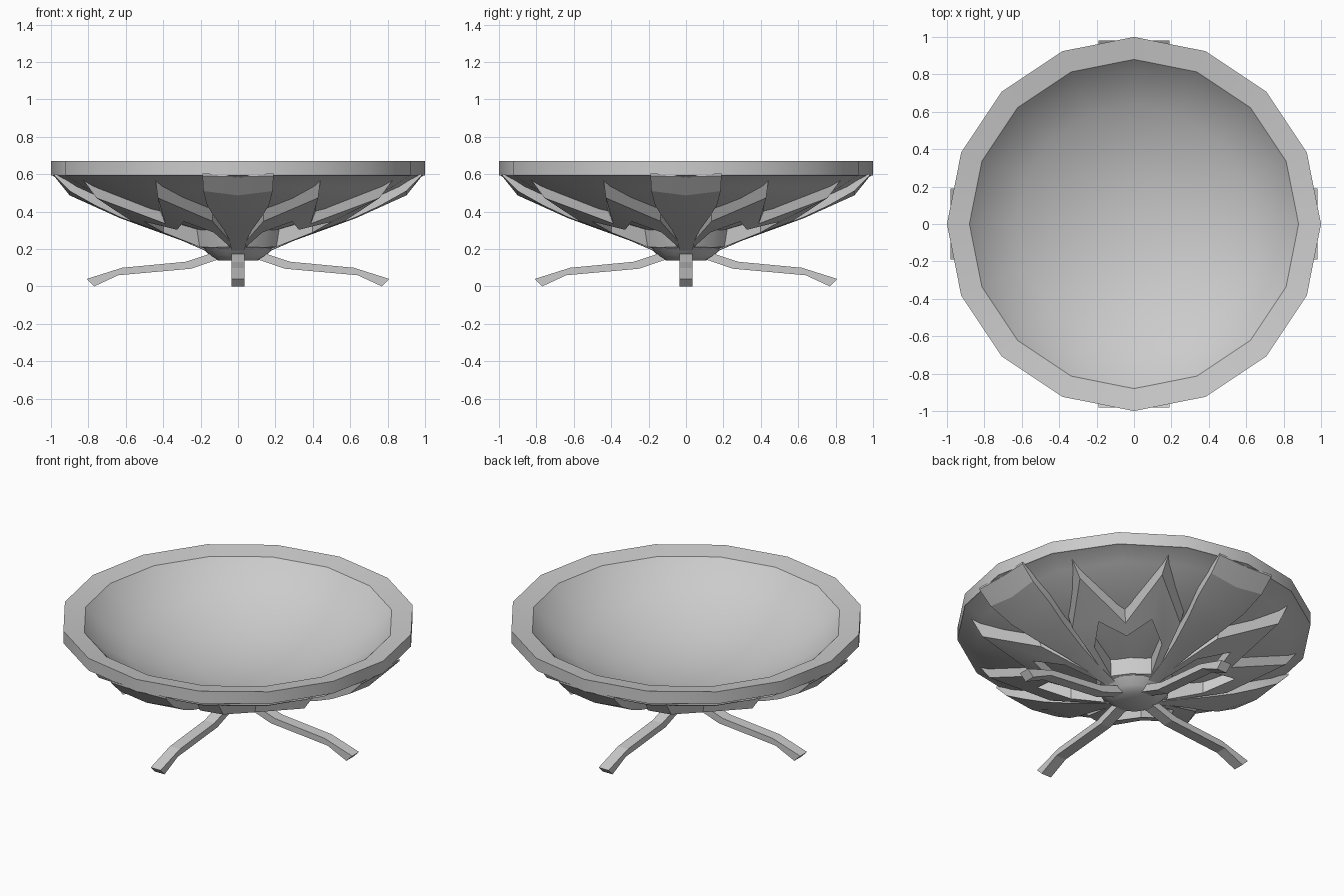
import bpy, bmesh, math
from mathutils import Matrix

if "Cube" in bpy.data.objects:
    bpy.data.objects.remove(bpy.data.objects["Cube"])

# Shared radial profiles (radius, height): bowl underside and raised ornament face
BOWL = [(0.19, 0.295), (0.63, 0.415), (0.9, 0.535), (0.99, 0.592)]
ORN = [(0.11, 0.14), (0.19, 0.205), (0.63, 0.365), (0.9, 0.487), (0.985, 0.592)]


def height(profile, r):
    for (r0, z0), (r1, z1) in zip(profile, profile[1:]):
        if r <= r1:
            return z0 + (z1 - z0) * (r - r0) / (r1 - r0)
    return profile[-1][1]


def finish(name, bm, angle=30):
    bmesh.ops.remove_doubles(bm, verts=bm.verts, dist=1e-4)
    bmesh.ops.recalc_face_normals(bm, faces=bm.faces)
    me = bpy.data.meshes.new(name)
    bm.to_mesh(me)
    bm.free()
    ob = bpy.data.objects.new(name, me)
    bpy.context.collection.objects.link(ob)
    bpy.ops.object.select_all(action='DESELECT')
    ob.select_set(True)
    bpy.context.view_layer.objects.active = ob
    bpy.ops.object.shade_smooth_by_angle(angle=math.radians(angle))
    return ob


def lathe(name, profile, sides=16):
    bm = bmesh.new()
    vs = [bm.verts.new((r, 0, z)) for r, z in profile]
    es = [bm.edges.new(p) for p in zip(vs, vs[1:])]
    bmesh.ops.spin(bm, geom=vs + es, cent=(0, 0, 0), axis=(0, 0, 1),
                   angle=math.tau, steps=sides, use_merge=True)
    return finish(name, bm, 35)


def plate(name, face_pts, base_pts, faces, turn, smooth):
    """Raised plate: lower face follows ORN, base outline is sunk into the bowl."""
    bm = bmesh.new()
    low, top = [], []
    for (x, y), (bx, by) in zip(face_pts, base_pts):
        z = height(ORN, math.hypot(x, y))
        low.append(bm.verts.new((x, y, z)))
        top.append(bm.verts.new((bx, by, max(height(BOWL, math.hypot(bx, by)) + 0.012,
                                             z + 0.006))))
    count = {}
    for f in faces:
        bm.faces.new([low[i] for i in f])
        bm.faces.new([top[i] for i in reversed(f)])
        for e in zip(f, f[1:] + f[:1]):
            count.setdefault(tuple(sorted(e)), []).append(e)
    for es in count.values():
        if len(es) == 1:
            a, b = es[0]
            bm.faces.new([low[b], low[a], top[a], top[b]])
    bm.transform(Matrix.Rotation(turn, 4, 'Z'))
    return finish(name, bm, smooth)


# Sixteen-sided dish with a vertical rim and a concave inside
lathe("dish", [(0, 0.14), (0.11, 0.14), (0.15, 0.165), (0.19, 0.205)] + BOWL +
      [(1, 0.594), (1, 0.67), (0.88, 0.65), (0.8, 0.565), (0.63, 0.46),
       (0.4, 0.375), (0.2, 0.335), (0, 0.325)])

# Lotus plate: zigzag outer edge and crown-shaped opening, half outlines (radius, degrees)
half_face = [(0.55, 0), (0.87, 15.5), (0.585, 31.5), (0.19, 42), (0.185, 0),
             (0.46, 0), (0.58, 15), (0.42, 27), (0.21, 33), (0.2, 0)]
half_base = [(0.595, 0), (0.94, 17), (0.615, 32.5), (0.19, 42), (0.185, 0),
             (0.46, 0), (0.58, 15), (0.42, 27), (0.23, 30), (0.22, 0)]
half_quads = [[0, 1, 6, 5], [1, 2, 7, 6], [2, 3, 8, 7], [3, 4, 9, 8]]


def mirrored(half):
    pts = [(r * math.cos(math.radians(a * s)), r * math.sin(math.radians(a * s)))
           for s in (1, -1) for r, a in half if s > 0 or a]
    return pts


twin, n = {}, len(half_face)
for i, (r, a) in enumerate(half_face):
    twin[i] = i
    if a:
        twin[i], n = n, n + 1
lotus_faces = half_quads + [[twin[i] for i in reversed(f)] for f in half_quads]

# Tapering panel over each leg: (distance out, half width)
rows = [(0.98, 0.19), (0.9, 0.185), (0.76, 0.165), (0.63, 0.125), (0.45, 0.075),
        (0.3, 0.045), (0.17, 0.035)]
panel = [(x, w * s) for x, w in rows for s in (-1, 0, 1)]
panel_faces = [[k * 3 + j, k * 3 + j + 1, k * 3 + j + 4, k * 3 + j + 3]
               for k in range(len(rows) - 1) for j in (0, 1)]


# Bent square-section leg
def leg(name, turn):
    upper = [(0.04, 0.195), (0.14, 0.178), (0.28, 0.132), (0.62, 0.1), (0.81, 0.04)]
    lower = [(0.04, 0.15), (0.12, 0.14), (0.25, 0.095), (0.64, 0.06), (0.77, 0.0)]
    bm = bmesh.new()
    rings = []
    for (xu, zu), (xl, zl) in zip(upper, lower):
        rings.append([bm.verts.new(p) for p in ((xu, -0.034, zu), (xu, 0.034, zu),
                                                (xl, 0.034, zl), (xl, -0.034, zl))])
    for a, b in zip(rings, rings[1:]):
        for j in range(4):
            k = (j + 1) % 4
            bm.faces.new((a[j], a[k], b[k], b[j]))
    bm.faces.new(rings[0])
    bm.faces.new(rings[-1])
    bm.transform(Matrix.Rotation(turn, 4, 'Z'))
    return finish(name, bm, 10)


# Four-fold repeat
for i in range(4):
    t = i * math.pi / 2
    plate(f"lotus_plate_{i + 1}", mirrored(half_face), mirrored(half_base),
          lotus_faces, t + math.pi / 4, 25)
    plate(f"tapered_panel_{i + 1}", panel, panel, panel_faces, t, 20)
    leg(f"leg_{i + 1}", t)
